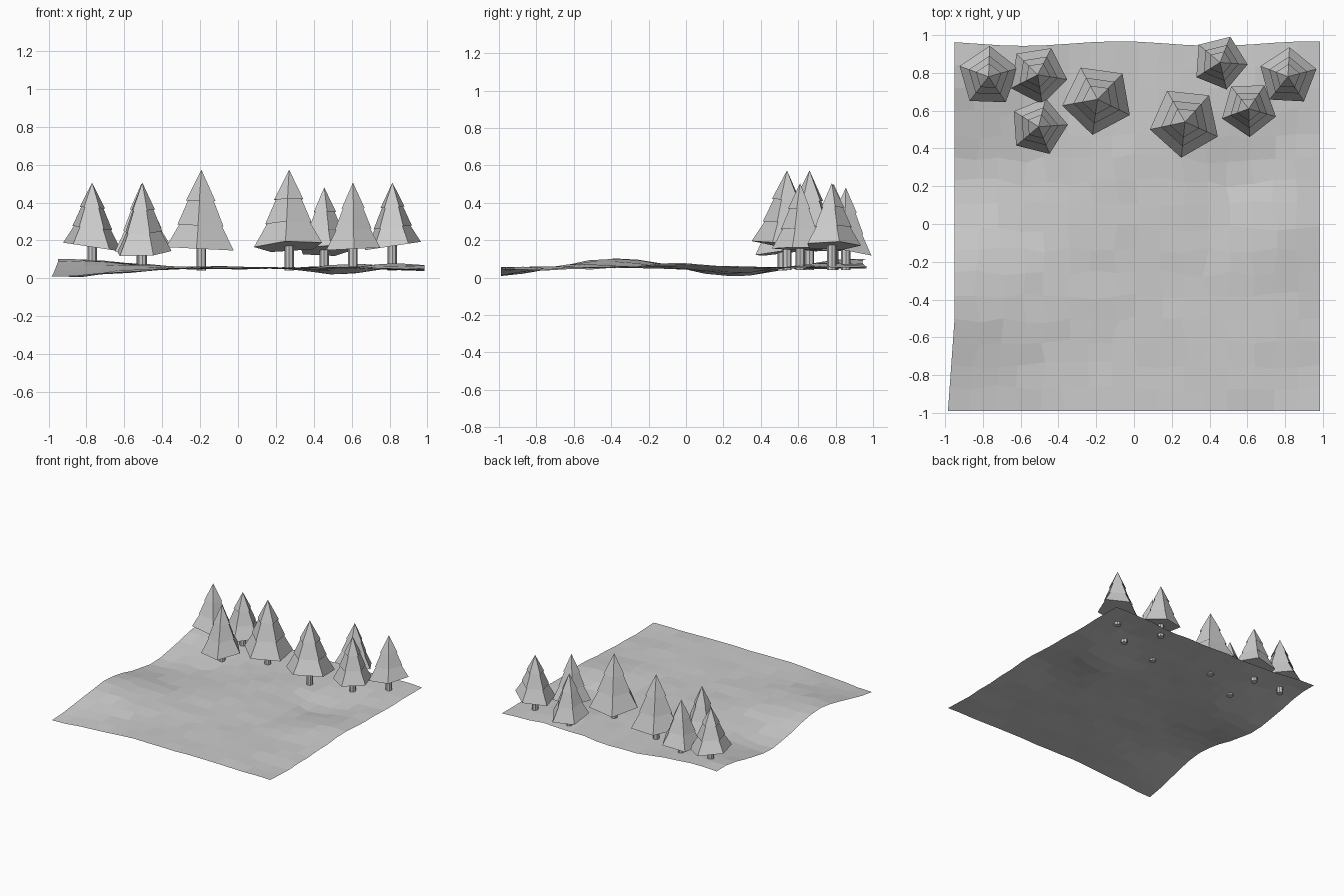
import bpy, bmesh, math, random
from mathutils import Vector

random.seed(4)
if "Cube" in bpy.data.objects:
    bpy.data.objects.remove(bpy.data.objects["Cube"])

grey = bpy.data.materials.new("pale grey")
grey.use_nodes = True
colour = (0.6, 0.6, 0.6, 1)
grey.diffuse_color = colour
grey.node_tree.nodes["Principled BSDF"].inputs["Base Color"].default_value = colour


def make_object(name, bm):
    bmesh.ops.recalc_face_normals(bm, faces=bm.faces)
    mesh = bpy.data.meshes.new(name)
    bm.to_mesh(mesh)
    bm.free()
    mesh.materials.append(grey)
    obj = bpy.data.objects.new(name, mesh)
    bpy.context.collection.objects.link(obj)
    return obj


def bump(x, y, cx, cy, size):
    return math.exp(-((x - cx) ** 2 + (y - cy) ** 2) / size ** 2)


def ground_height(x, y):
    # rolling left border, a hollow and a rise on the right
    border = max(0, min(1, (-x - 0.3) / 0.6))
    z = 0.055 + 0.045 * border * math.cos((y + 0.35) * math.tau / 1.3)
    z += 0.03 * bump(x, y, 0.75, 0, 0.22) - 0.035 * bump(x, y, 0.55, 0.28, 0.25)
    z += 0.015 * bump(x, y, 0.7, 0.8, 0.25) - 0.01 * bump(x, y, 0.9, -0.8, 0.4)
    return z + 0.006 * math.sin(5 * x + 2) * math.cos(4 * y)


# Ground sheet with gently wavy borders
bm = bmesh.new()
bmesh.ops.create_grid(bm, x_segments=16, y_segments=16, size=1)
for v in bm.verts:
    x, y = v.co.x, v.co.y
    z = max(0, ground_height(x, y) + random.uniform(-0.004, 0.004))
    left_edge = -0.95 - 0.035 * max(0, (-y - 0.5) / 0.5)
    back_edge = 0.955 + 0.012 * math.cos(6 * x + 0.6)
    v.co.x = left_edge + (x + 1) / 2 * (0.985 - left_edge)
    v.co.y = -0.99 + (y + 1) / 2 * (back_edge + 0.99)
    inner = abs(x) < 0.95 and abs(y) < 0.95
    if inner:
        v.co.x += random.uniform(-0.02, 0.02)
        v.co.y += random.uniform(-0.02, 0.02)
    v.co.z = z
make_object("ground", bm)

# Tier profile of a tree crown: (height fraction, radius fraction)
TIERS = [(0, 1), (0.32, 0.6), (0.295, 0.68), (0.63, 0.36), (0.61, 0.43)]


def crown(name, x, y, base, top, radius, turn, tilt):
    bm = bmesh.new()
    rings = []
    for h, r in TIERS:
        ring = []
        for k in range(5):
            a = math.radians(turn + 72 * k)
            d = Vector((math.cos(a), math.sin(a))) * radius * r
            lean = d.dot(Vector(tilt)) * (1 - h)
            ring.append(bm.verts.new((x + d.x, y + d.y, base + h * (top - base) + lean)))
        rings.append(ring)
    tip = bm.verts.new((x, y, top))
    bm.faces.new(rings[0])
    for k in range(5):
        n = (k + 1) % 5
        for low, high in zip(rings, rings[1:]):
            bm.faces.new((low[k], low[n], high[n], high[k]))
        bm.faces.new((rings[-1][k], rings[-1][n], tip))
    make_object(name, bm)


def trunk(name, x, y, low, high, radius):
    bm = bmesh.new()
    bmesh.ops.create_cone(bm, cap_ends=True, segments=8, radius1=radius,
                          radius2=radius, depth=high - low)
    bmesh.ops.translate(bm, verts=bm.verts, vec=(x, y, (low + high) / 2))
    make_object(name, bm)


# Trees: x, y, crown base, top, radius, turn, tilt
TREES = [
    (-0.77, 0.78, 0.165, 0.505, 0.163, 16, (-0.15, 0.0)),
    (-0.51, 0.79, 0.155, 0.50, 0.158, -9, (0.1, 0.0)),
    (-0.505, 0.515, 0.135, 0.505, 0.155, 4, (0.05, 0.12)),
    (-0.193, 0.66, 0.155, 0.573, 0.19, -26, (-0.05, 0.0)),
    (0.27, 0.54, 0.168, 0.573, 0.19, -24, (0.05, -0.15)),
    (0.455, 0.855, 0.145, 0.48, 0.147, -4, (0.0, -0.2)),
    (0.607, 0.61, 0.155, 0.505, 0.15, -16, (0.05, 0.0)),
    (0.815, 0.78, 0.17, 0.505, 0.156, 15, (0.15, 0.0)),
]
for i, (x, y, base, top, radius, turn, tilt) in enumerate(TREES, 1):
    crown(f"tree_crown_{i}", x, y, base, top, radius, turn, tilt)
    trunk(f"tree_trunk_{i}", x, y, min(0.04, ground_height(x, y) - 0.01), base + 0.02, 0.025)
